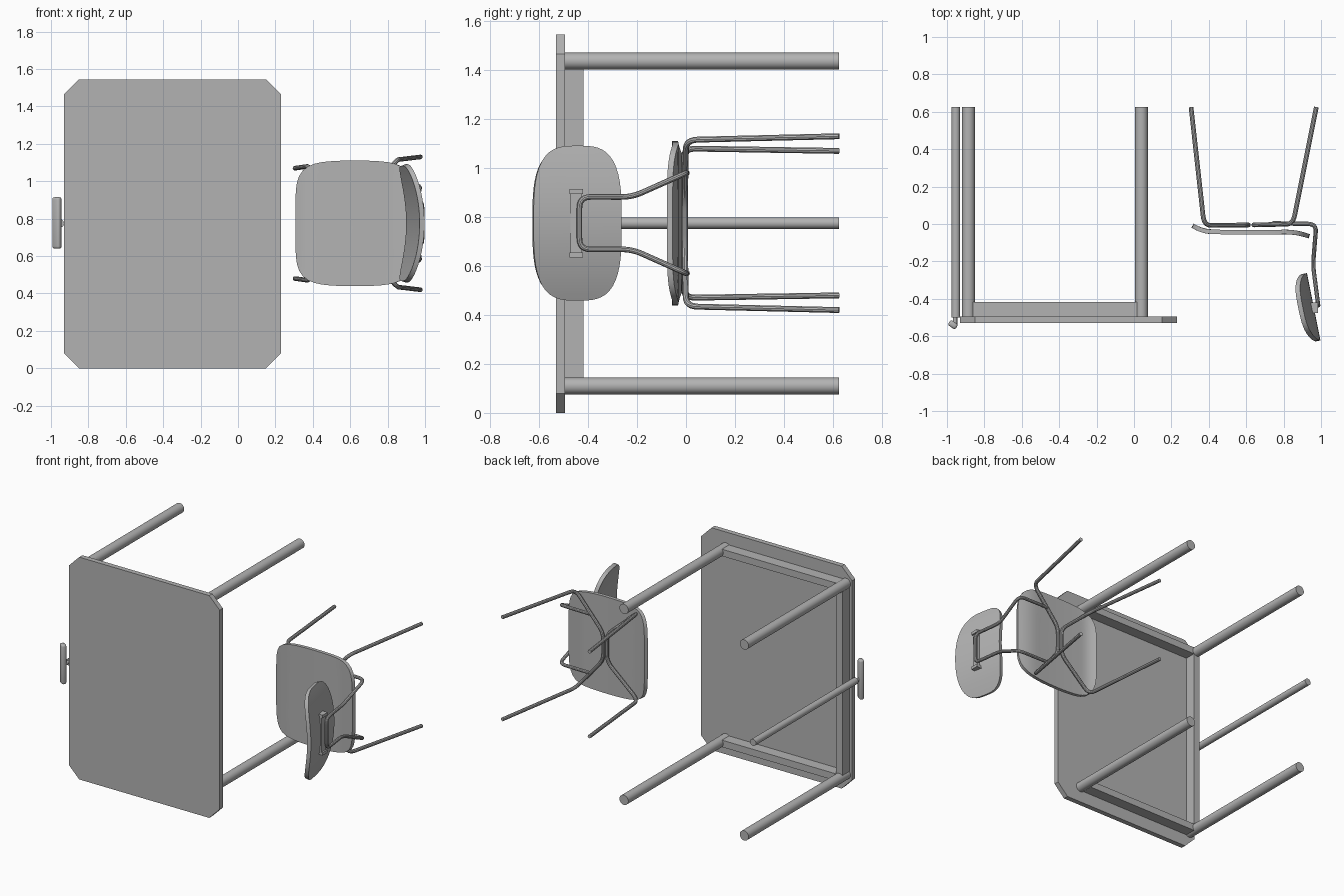
import bpy, bmesh, math
from mathutils import Vector, Matrix

cube = bpy.data.objects.get("Cube")
if cube:
    bpy.data.objects.remove(cube)

grey = bpy.data.materials.new("plain grey")
grey.use_nodes = True
COLOUR = (0.45, 0.45, 0.45, 1)
grey.diffuse_color = COLOUR
grey.node_tree.nodes["Principled BSDF"].inputs["Base Color"].default_value = COLOUR
MID = 0.775  # height of the symmetry plane


def add(name, mesh, smooth=True):
    mesh.materials.clear()
    mesh.materials.append(grey)
    ob = bpy.data.objects.new(name, mesh)
    bpy.context.collection.objects.link(ob)
    if smooth:
        bpy.ops.object.select_all(action='DESELECT')
        ob.select_set(True)
        bpy.context.view_layer.objects.active = ob
        bpy.ops.object.shade_smooth_by_angle(angle=math.radians(35))
    return ob


def from_bmesh(name, bm, smooth=True):
    bmesh.ops.recalc_face_normals(bm, faces=bm.faces)
    mesh = bpy.data.meshes.new(name)
    bm.to_mesh(mesh)
    bm.free()
    return add(name, mesh, smooth)


def box(name, lo, hi, turn=0, bevel=0):
    lo, hi = Vector(lo), Vector(hi)
    bm = bmesh.new()
    bmesh.ops.create_cube(bm, size=1)
    bm.transform(Matrix.Translation((lo + hi) / 2) @ Matrix.Rotation(turn, 4, 'Z')
                 @ Matrix.Diagonal((*(hi - lo), 1)))
    if bevel:
        bmesh.ops.bevel(bm, geom=bm.edges[:], offset=bevel, segments=3,
                        profile=0.5, affect='EDGES')
    return from_bmesh(name, bm, bool(bevel))


def rod(name, x, z, y0, y1, radius):
    bm = bmesh.new()
    bmesh.ops.create_cone(bm, cap_ends=True, segments=32, radius1=radius,
                          radius2=radius, depth=y1 - y0)
    bm.transform(Matrix.Translation((x, (y0 + y1) / 2, z)) @ Matrix.Rotation(math.pi / 2, 4, 'X'))
    return from_bmesh(name, bm)


def tube(name, half, radius=0.0125, bend=0.05):
    """Round tube through half a path and its mirror, with rounded corners."""
    pts = [Vector(p) for p in half]
    pts += [Vector((p.x, p.y, 2 * MID - p.z)) for p in reversed(pts)]
    path = [pts[0]]
    for a, b, c in zip(pts, pts[1:], pts[2:]):
        p = b + (a - b).normalized() * min(bend, (a - b).length * 0.45)
        q = b + (c - b).normalized() * min(bend, (c - b).length * 0.45)
        for i in range(7):
            t = i / 6
            path.append(p * (1 - t) ** 2 + b * 2 * t * (1 - t) + q * t * t)
    path.append(pts[-1])
    cu = bpy.data.curves.new(name, 'CURVE')
    cu.dimensions = '3D'
    cu.bevel_depth = radius
    cu.bevel_resolution = 3
    cu.use_fill_caps = True
    sp = cu.splines.new('POLY')
    sp.points.add(len(path) - 1)
    for sp_pt, co in zip(sp.points, path):
        sp_pt.co = (*co, 1)
    tmp = bpy.data.objects.new(name + "_path", cu)
    mesh = bpy.data.meshes.new_from_object(tmp)
    bpy.data.objects.remove(tmp)
    return add(name, mesh)


def shell(name, power, surface, thickness, rings=12, steps=72):
    """Superellipse sheet mapped by surface(u, v), then thickened."""
    bm = bmesh.new()
    loops = []
    for k in range(1, rings + 1):
        loop = []
        for i in range(steps):
            a = 2 * math.pi * i / steps
            c, s = math.cos(a), math.sin(a)
            r = k / rings * (abs(c) ** power + abs(s) ** power) ** (-1 / power)
            loop.append(bm.verts.new(surface(c * r, s * r)))
        loops.append(loop)
    hub = bm.verts.new(surface(0, 0))
    for i in range(steps):
        j = (i + 1) % steps
        bm.faces.new((hub, loops[0][i], loops[0][j]))
        for inner, outer in zip(loops, loops[1:]):
            bm.faces.new((inner[i], outer[i], outer[j], inner[j]))
    ob = from_bmesh(name, bm, False)
    mod = ob.modifiers.new("thickness", 'SOLIDIFY')
    mod.thickness, mod.offset = thickness, 0
    bpy.context.view_layer.objects.active = ob
    ob.select_set(True)
    bpy.ops.object.modifier_apply(modifier=mod.name)
    bpy.ops.object.shade_smooth_by_angle(angle=math.radians(35))
    ob.select_set(False)


# Table top with cut corners
X0, X1, H, CUT = -0.93, 0.23, 1.545, 0.08
outline = [(X0 + CUT, 0), (X1 - CUT, 0), (X1, CUT), (X1, H - CUT),
           (X1 - CUT, H), (X0 + CUT, H), (X0, H - CUT), (X0, CUT)]
bm = bmesh.new()
face = bm.faces.new([bm.verts.new((x, -0.53, z)) for x, z in outline])
ext = bmesh.ops.extrude_face_region(bm, geom=[face])
bmesh.ops.translate(bm, vec=(0, 0.035, 0),
                    verts=[v for v in ext["geom"] if isinstance(v, bmesh.types.BMVert)])
from_bmesh("table_top", bm, False)

# Table legs and the three-sided apron
LX, LZ = (-0.885, 0.04), (0.11, 1.437)
for x, side in zip(LX, ("back", "front")):
    for z, end in zip(LZ, ("right", "left")):
        rod(f"table_leg_{side}_{end}", x, z, -0.5, 0.625, 0.034)
for z, end in zip(LZ, ("right", "left")):
    box(f"apron_{end}", (LX[0], -0.5, z - 0.024), (LX[1], -0.418, z + 0.024))
box("apron_back", (LX[0] - 0.024, -0.5, LZ[0]), (LX[0] + 0.024, -0.418, LZ[1]))

# Walking stick beside the table
rod("stick_shaft", -0.953, MID, -0.5, 0.625, 0.023)
rod("stick_neck", -0.957, MID, -0.54, -0.49, 0.012)
box("stick_handle", (-0.992, -0.555, 0.64), (-0.944, -0.522, 0.915), math.radians(-35), 0.012)


# Chair seat, turned down at the front and up at the rear
def seat_surface(u, v):
    x = 0.625 + 0.312 * u
    y = -0.045 + 0.008 * u * u + 0.03 * max(0, (0.41 - x) / 0.1) ** 2
    y -= 0.026 * max(0, (x - 0.8) / 0.13) ** 2
    return x, y, MID + 0.336 * v * (1 - 0.06 * u * u)


# Backrest, bowed around the sitter and leaning back
def back_surface(u, v):
    y = -0.445 - 0.18 * u
    return 0.948 + 0.036 * u - 0.058 * v * v, y, MID + 0.312 * v


shell("chair_seat", 5.5, seat_surface, 0.024)
shell("chair_backrest", 3.2, back_surface, 0.026)

# Chair leg frames: each pair of legs is one bent tube
tube("chair_front_legs", [(0.305, 0.625, 1.07), (0.375, -0.008, 1.08), (0.612, -0.005, 0.87)])
tube("chair_rear_legs", [(0.975, 0.625, 1.13), (0.85, 0.0, 1.115), (0.64, -0.005, 0.87)])

# Backrest support loop and its fixings
tube("backrest_support", [(0.74, 0.004, 0.98), (0.975, 0.0, 0.98), (0.957, -0.22, 0.882),
                          (0.985, -0.435, 0.882)], 0.0115, 0.045)
box("bracket_plate", (0.955, -0.472, 0.64), (0.972, -0.425, 0.91))
for z, end in ((0.645, "right"), (0.905, "left")):
    box(f"bracket_tab_{end}", (0.935, -0.475, z - 0.01), (0.983, -0.42, z + 0.01))
